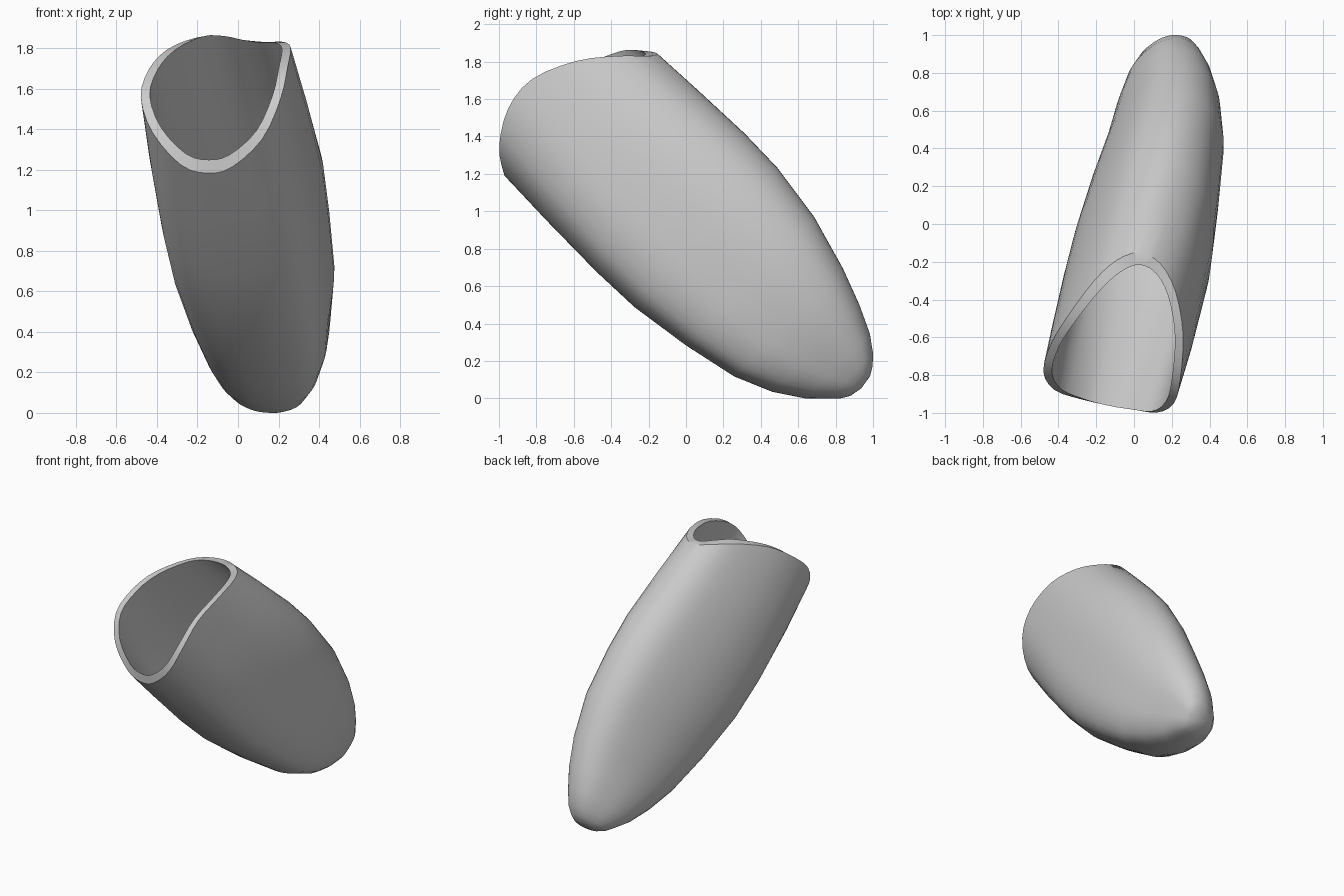
import bpy, bmesh
from math import sqrt
from mathutils import Vector

if "Cube" in bpy.data.objects:
    bpy.data.objects.remove(bpy.data.objects["Cube"])

# Mouth outline of the hollow pod (closed loop)
RIM = [Vector(p) for p in (
    (.03, -.14, 1.85), (.14, -.2, 1.84), (.22, -.35, 1.84), (.26, -.58, 1.81),
    (.245, -.82, 1.71), (.21, -.95, 1.55), (.12, -1, 1.35), (-.03, -.98, 1.21),
    (-.15, -.96, 1.18), (-.28, -.93, 1.22), (-.42, -.88, 1.38), (-.48, -.78, 1.56),
    (-.44, -.63, 1.7), (-.35, -.48, 1.8), (-.21, -.29, 1.86), (-.09, -.18, 1.865))]

# Stations along the slanted axis: position, right x, left x, low and high edge
STATIONS = [
    (-1.6, -.48, .26, .155, 1.195), (-1.25, -.435, .34, .145, 1.21),
    (-.85, -.375, .42, .14, 1.223), (-.55, -.32, .45, .15, 1.217),
    (-.2, -.235, .475, .2, 1.17), (.1, -.15, .455, .265, 1.085),
    (.3, -.095, .415, .35, 1.01), (.45, -.04, .365, .45, .94),
    (.54, .015, .33, .54, .875), (.585, .055, .3, .585, .825),
    (.612, .1, .27, .63, .78)]


def spline_loop(pts, steps):
    """Closed Catmull-Rom curve through pts."""
    out, n = [], len(pts)
    for i in range(n):
        a, b, c, d = (pts[(i + k) % n] for k in (-1, 0, 1, 2))
        for j in range(steps):
            u = j / steps
            out.append(b + (c - a) * (u / 2) + (a * 2 - b * 5 + c * 4 - d) * (u * u / 2)
                       + (b * 3 - a - c * 3 + d) * (u ** 3 / 2))
    return out


def place(x, s, t):
    """Axis coordinates (along s, across t) to world space."""
    return Vector((x, (t + s) / sqrt(2), (t - s) / sqrt(2)))


# Normalised section shape taken from the mouth
rim = spline_loop(RIM, 3)
sec = [(p.x, (p.y - p.z) / sqrt(2), (p.y + p.z) / sqrt(2)) for p in rim]
x0, x1 = min(p[0] for p in sec), max(p[0] for p in sec)
t0, t1 = min(p[2] for p in sec), max(p[2] for p in sec)
shape = [((x - x0) / (x1 - x0), s + 1.6, (t - t0) / (t1 - t0)) for x, s, t in sec]

# Loft the outer skin from the mouth to the rounded tip
bm = bmesh.new()
rings = []
for s, xa, xb, lo, hi in STATIONS:
    w = max(0, min(1, (s + .4) / -1.2))
    # The flanks sag towards squarer lower corners between mouth and tip
    sag = (1 - w * w) * min(1, (.65 - s) / .6)
    ring = []
    for u, ds, v in shape:
        drop = .8 * v * (1 - v) ** 2 * (1 - u / 2) + .25 * (1 - u) * v * v * (1 - v)
        ring.append(bm.verts.new(place(
            xa + (xb - xa) * u, s + ds * w, lo + (hi - lo) * (v - drop * sag))))
    rings.append(ring)
n = len(shape)
for a, b in zip(rings, rings[1:]):
    for i in range(n):
        j = (i + 1) % n
        bm.faces.new((a[i], a[j], b[j], b[i]))
tip = bm.verts.new(place(.185, .625, .7))
for i in range(n):
    bm.faces.new((rings[-1][i], rings[-1][(i + 1) % n], tip))
bmesh.ops.recalc_face_normals(bm, faces=bm.faces)
# The skin must face away from the axis
bm.faces.ensure_lookup_table()
if bm.faces[-1].normal.dot(place(0, 1, 0)) < 0:
    bmesh.ops.reverse_faces(bm, faces=bm.faces)
mesh = bpy.data.meshes.new("hollow_pod")
bm.to_mesh(mesh)
bm.free()
pod = bpy.data.objects.new("hollow_pod", mesh)
bpy.context.collection.objects.link(pod)

# Plain grey material
grey = bpy.data.materials.new("plain_grey")
grey.use_nodes = True
colour = (.6, .6, .6, 1)
grey.diffuse_color = colour
grey.node_tree.nodes["Principled BSDF"].inputs["Base Color"].default_value = colour
mesh.materials.append(grey)

# Wall thickness
skin_count = len(mesh.vertices)
wall = pod.modifiers.new("wall", "SOLIDIFY")
wall.thickness = .045
wall.offset = -1
bpy.context.view_layer.objects.active = pod
pod.select_set(True)
bpy.ops.object.modifier_apply(modifier="wall")

# The inner lip stands proud at the top and bottom of the mouth
for vert, (u, ds, v) in zip(pod.data.vertices[skin_count:skin_count + n], shape):
    vert.co += place(0, -.05 * (2 * v - 1) ** 2, 0)

# Smooth skin with a crisp mouth edge
bpy.ops.object.shade_smooth_by_angle(angle=.7)
